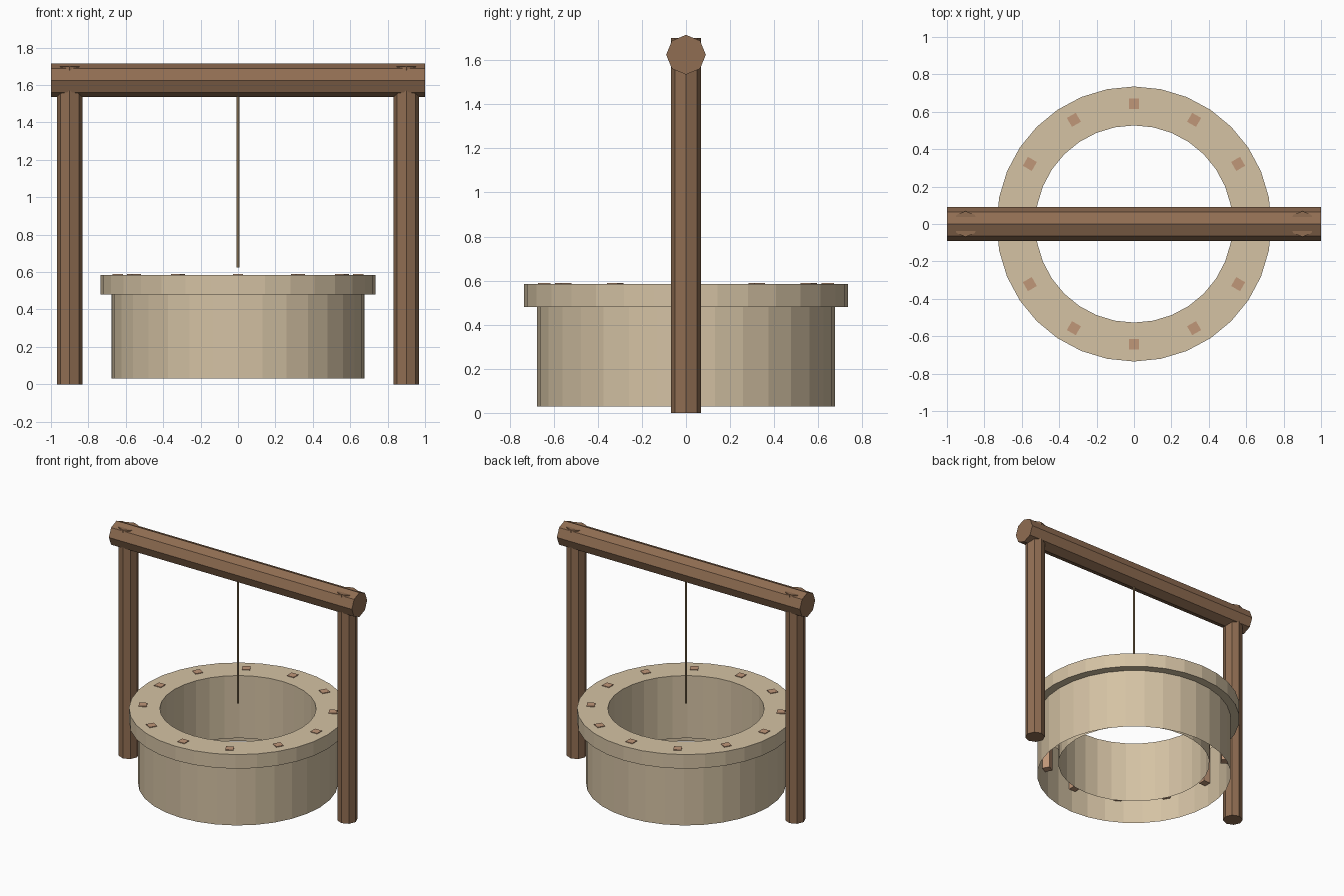
import bpy, bmesh, math
from mathutils import Matrix

if "Cube" in bpy.data.objects:
    bpy.data.objects.remove(bpy.data.objects["Cube"])


def material(name, rgb):
    m = bpy.data.materials.new(name)
    m.diffuse_color = (*rgb, 1)
    m.use_nodes = True
    m.node_tree.nodes["Principled BSDF"].inputs["Base Color"].default_value = m.diffuse_color
    return m


STONE = material("pale_stone", (0.66, 0.54, 0.37))
WOOD = material("brown_wood", (0.28, 0.155, 0.085))
CLAY = material("clay_blocks", (0.53, 0.31, 0.19))
ROPE = material("rope_fibre", (0.36, 0.25, 0.13))


def finish(bm, name, mat):
    me = bpy.data.meshes.new(name)
    bm.to_mesh(me)
    bm.free()
    ob = bpy.data.objects.new(name, me)
    me.materials.append(mat)
    bpy.context.collection.objects.link(ob)
    return ob


def prism(name, mat, r, length, sides, loc, along_x=False):
    bm = bmesh.new()
    mtx = Matrix.Translation(loc)
    if along_x:
        mtx = mtx @ Matrix.Rotation(math.pi / 2, 4, 'Y')
    bmesh.ops.create_cone(bm, cap_ends=True, segments=sides, radius1=r,
                          radius2=r, depth=length, matrix=mtx)
    return finish(bm, name, mat)


# Well wall and overhanging rim: one lathed shell, open underneath
profile = [(0.675, 0.03), (0.675, 0.48), (0.735, 0.48),
           (0.735, 0.585), (0.527, 0.585), (0.527, 0.12)]
SEG = 32
bm = bmesh.new()
rings = [[bm.verts.new((r * math.cos(i * math.tau / SEG),
                        r * math.sin(i * math.tau / SEG), z))
          for i in range(SEG)] for r, z in profile]
for a, b in zip(rings, rings[1:]):
    for i in range(SEG):
        j = (i + 1) % SEG
        bm.faces.new((a[i], a[j], b[j], b[i]))
finish(bm, "well_wall", STONE)

# Twelve square blocks set through the rim
bm = bmesh.new()
for i in range(12):
    mtx = (Matrix.Rotation(i * math.tau / 12, 4, 'Z')
           @ Matrix.Translation((0.643, 0, 0.395))
           @ Matrix.Diagonal((0.055, 0.055, 0.39, 1)))
    bmesh.ops.create_cube(bm, size=1, matrix=mtx)
finish(bm, "rim_blocks", CLAY)

# Posts, cross beam and rope
for side, x in (("left", -0.9), ("right", 0.9)):
    prism(side + "_post", WOOD, 0.069, 1.70, 8, (x, 0, 0.85))
prism("cross_beam", WOOD, 0.09, 2.0, 8, (0, 0, 1.625), along_x=True)
prism("rope", ROPE, 0.008, 0.97, 6, (0, 0, 1.11))
